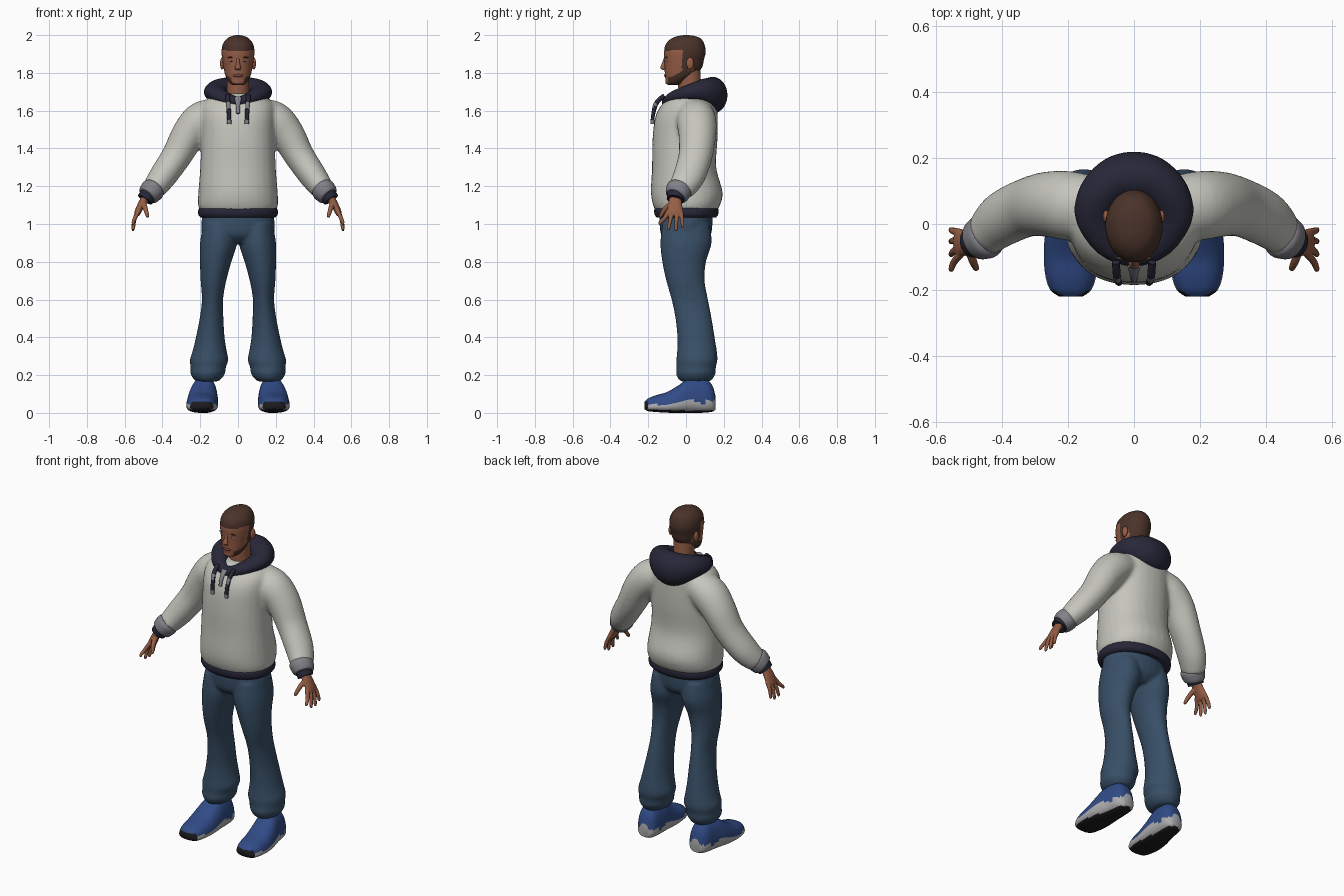
import bpy, bmesh, math
from mathutils import Vector

cube = bpy.data.objects.get("Cube")
if cube:
    bpy.data.objects.remove(cube)


def material(name, *rgb):
    m = bpy.data.materials.new(name)
    m.use_nodes = True
    m.diffuse_color = (*rgb, 1)
    m.node_tree.nodes["Principled BSDF"].inputs["Base Color"].default_value = (*rgb, 1)
    return m


FLEECE = material("pale grey fleece", .56, .56, .51)
NAVY = material("dark navy", .02, .02, .04)
DENIM = material("denim blue", .04, .078, .135)
BLUE = material("shoe blue", .03, .07, .24)
SOLE = material("sole grey", .42, .42, .43)
BLACK = material("black rubber", .012, .012, .015)
SKIN = material("brown skin", .3, .11, .06)
HAIR = material("dark brown hair", .07, .033, .023)
KNIT = material("knit grey", .22, .22, .25)
LIP = material("lip brown", .19, .06, .04)
X, Y, Z = Vector((1, 0, 0)), Vector((0, 1, 0)), Vector((0, 0, 1))


def spline(rows, steps, closed=False):
    """Smooth rows of numbers with a Catmull-Rom curve."""
    n, out = len(rows), []
    for i in range(n if closed else n - 1):
        pick = (lambda k: rows[k % n]) if closed else (lambda k: rows[min(max(k, 0), n - 1)])
        p = [pick(i + k) for k in (-1, 0, 1, 2)]
        for s in range(steps):
            t = s / steps
            out.append([.5 * (2 * b + (c - a) * t + (2 * a - 5 * b + 4 * c - d) * t * t
                              + (3 * b - a - 3 * c + d) * t ** 3) for a, b, c, d in zip(*p)])
    return out if closed else out + [list(rows[-1])]


def loft(bm, rows, axis=None, ref=Y, side=1, sides=28, steps=4, power=1, taper=0, closed=False):
    """Skin oval sections: each row is centre x, y, z and two radii."""
    rows = spline(rows, steps, closed)
    pts = [Vector((r[0] * side, r[1], r[2])) for r in rows]
    rings, n = [], len(rows)
    for i, r in enumerate(rows):
        if closed:
            t = pts[(i + 1) % n] - pts[i - 1]
        else:
            t = pts[min(i + 1, n - 1)] - pts[max(i - 1, 0)]
        t = axis or t.normalized()
        v = (ref - t * ref.dot(t)).normalized()
        u = v.cross(t)
        ring = []
        for k in range(sides):
            a = math.tau * k / sides
            c, s = (math.copysign(abs(f) ** power, f) for f in (math.cos(a), math.sin(a)))
            ring.append(bm.verts.new(pts[i] + u * (r[3] * c * (1 - taper * s)) + v * (r[4] * s)))
        rings.append(ring)
    for i in range(n if closed else n - 1):
        a, b = rings[i], rings[(i + 1) % n]
        for k in range(sides):
            j = (k + 1) % sides
            bm.faces.new((a[k], a[j], b[j], b[k]))
    if not closed:
        bm.faces.new(rings[0])
        bm.faces.new(rings[-1])


def ball(bm, centre, size, side=1):
    made = bmesh.ops.create_uvsphere(bm, u_segments=16, v_segments=10, radius=1)
    for v in made["verts"]:
        v.co = Vector((centre[0] * side + v.co.x * size[0],
                       centre[1] + v.co.y * size[1], centre[2] + v.co.z * size[2]))


def finish(name, bm, *mats, rule=None, voxel=0, smooth=5):
    """Turn a bmesh into a shaded object; voxel blends overlapping lofts."""
    bmesh.ops.recalc_face_normals(bm, faces=bm.faces)
    if rule:
        for f in bm.faces:
            f.material_index = rule(f.calc_center_median(), f.normal)
    me = bpy.data.meshes.new(name)
    bm.to_mesh(me)
    bm.free()
    ob = bpy.data.objects.new(name, me)
    bpy.context.collection.objects.link(ob)
    for m in mats:
        me.materials.append(m)
    bpy.ops.object.select_all(action="DESELECT")
    ob.select_set(True)
    bpy.context.view_layer.objects.active = ob
    if voxel:
        r = ob.modifiers.new("blend", "REMESH")
        r.mode, r.voxel_size, r.use_smooth_shade = "VOXEL", voxel, True
        s = ob.modifiers.new("relax", "SMOOTH")
        s.factor, s.iterations = .5, smooth
    else:
        bpy.ops.object.shade_smooth_by_angle(angle=math.radians(50))
    return ob


# Sweater: torso and both sleeves blended together
bm = bmesh.new()
loft(bm, [(0, 0, 1.06, .195, .155), (0, .003, 1.1, .212, .178), (0, .004, 1.17, .21, .19),
          (0, -.01, 1.3, .2, .17), (0, -.005, 1.45, .195, .172), (0, .003, 1.57, .195, .165),
          (0, .02, 1.64, .185, .142), (0, .03, 1.69, .12, .1)], axis=Z, power=.9)
for side in (1, -1):
    loft(bm, [(.1, .05, 1.59, .08, .09), (.19, .055, 1.55, .1, .105), (.26, .06, 1.475, .092, .1),
              (.325, .05, 1.36, .08, .09), (.4, .015, 1.25, .073, .085),
              (.45, -.03, 1.18, .06, .07)], side=side)
finish("sweater", bm, FLEECE, voxel=.011, smooth=8)

bm = bmesh.new()
loft(bm, [(0, .002, 1.035, .197, .158), (0, .002, 1.05, .21, .168), (0, .002, 1.075, .21, .17),
          (0, .002, 1.092, .2, .16)], axis=Z, power=.9, sides=40)
finish("sweater_hem", bm, NAVY)

# Hood: closed roll, thin at the throat and deep at the back
half = [(.075, -.06, 1.668, .045, .037), (.12, .02, 1.695, .058, .046),
        (.105, .085, 1.7, .066, .068), (.055, .13, 1.69, .075, .09)]
roll = [(0, -.095, 1.645, .035, .03)] + half + [(0, .14, 1.682, .08, .098)]
roll += [(-r[0], *r[1:]) for r in reversed(half)]
bm = bmesh.new()
loft(bm, roll, ref=Z, steps=6, closed=True)
ball(bm, (0, .1, 1.66), (.1, .08, .07))
finish("hood", bm, NAVY, voxel=.009)

# Zip at the throat and the drawstrings
bm = bmesh.new()
loft(bm, [(0, -.128, 1.67, .02, .008), (0, -.157, 1.63, .012, .008),
          (0, -.17, 1.585, .01, .008)], sides=12)
finish("throat_zip", bm, KNIT)
for side, word in ((1, "left"), (-1, "right")):
    bm = bmesh.new()
    loft(bm, [(.055, -.115, 1.68, .012, .012), (.052, -.158, 1.64, .012, .012),
              (.048, -.174, 1.58, .011, .01), (.046, -.178, 1.53, .011, .01)], side=side, sides=12)
    finish(word + "_drawstring", bm, NAVY, KNIT,
           rule=lambda c, n: int(c.z < 1.555 or abs(c.z - 1.63) < .01))

# Cuffs, hands and fingers
for side, word in ((1, "left"), (-1, "right")):
    bm = bmesh.new()
    loft(bm, [(.44, -.03, 1.195, .055, .063), (.45, -.036, 1.183, .064, .07),
              (.475, -.048, 1.153, .058, .062), (.482, -.052, 1.145, .045, .05)], side=side)
    finish(word + "_cuff", bm, KNIT)
    bm = bmesh.new()
    loft(bm, [(.475, -.05, 1.155, .046, .05), (.493, -.057, 1.128, .043, .046)], side=side)
    finish(word + "_cuff_lining", bm, NAVY)
    bm = bmesh.new()
    loft(bm, [(.48, -.055, 1.15, .024, .03), (.51, -.058, 1.105, .02, .037),
              (.532, -.058, 1.06, .017, .043), (.536, -.058, 1.045, .012, .038)], side=side)
    for y, dy, tip in ((-.092, -.045, .995), (-.07, -.022, .967), (-.047, -.006, .963), (-.026, .008, .98)):
        loft(bm, [(.526, y, 1.07, .012, .012), (.546, y + dy * .5, 1.03, .011, .011),
                  (.555, y + dy, tip + .012, .009, .009), (.554, y + dy, tip, .005, .005)],
             side=side, sides=12)
    loft(bm, [(.5, -.07, 1.11, .015, .017), (.49, -.11, 1.08, .013, .013),
              (.48, -.133, 1.045, .01, .01), (.479, -.137, 1.035, .006, .006)], side=side, sides=12)
    finish(word + "_hand", bm, SKIN, voxel=.004, smooth=2)

# Trousers: hips and two flared legs
bm = bmesh.new()
loft(bm, [(0, 0, 1.08, .18, .14), (0, 0, 1.0, .195, .14), (0, 0, .94, .18, .13),
          (0, 0, .9, .09, .09)], axis=Z)
for side in (1, -1):
    loft(bm, [(.1, 0, 1.0, .085, .125), (.103, 0, .9, .098, .136), (.118, -.01, .8, .083, .116),
              (.13, -.003, .7, .068, .102), (.135, .02, .6, .056, .097),
              (.14, .04, .5, .063, .096), (.147, .053, .4, .076, .099),
              (.15, .058, .33, .09, .105), (.153, .058, .28, .102, .109),
              (.158, .054, .24, .093, .104), (.16, .052, .21, .092, .105),
              (.162, .05, .178, .072, .09), (.164, .05, .165, .05, .07)],
         axis=Z, side=side)
finish("trousers", bm, DENIM, voxel=.01, smooth=4)


# Shoes: black tread and toe, grey wavy sole, blue upper
def shoe_paint(c, n):
    if c.z < .012 or n.z < -.8 or (n.y < -.55 and c.z < .06 and c.y < 0):
        return 2
    wave = .045 + .025 * math.exp(-((c.y - .02) / .05) ** 2) + (.02 if c.y > .1 else 0)
    return int(c.z < wave)


for side, word in ((1, "left"), (-1, "right")):
    bm = bmesh.new()
    loft(bm, [(.192, -.22, .04, .035, .02), (.192, -.2, .043, .06, .034), (.192, -.16, .049, .074, .044),
              (.191, -.1, .056, .08, .055), (.188, -.04, .073, .08, .073),
              (.183, .01, .09, .075, .09), (.178, .06, .095, .068, .095),
              (.175, .11, .09, .062, .088), (.173, .14, .075, .05, .068), (.172, .155, .055, .03, .04)],
         axis=Y, ref=Z, side=side, sides=44, steps=6, power=.75, taper=.18)
    finish(word + "_shoe", bm, BLUE, SOLE, BLACK, rule=shoe_paint)


# Head with hair and jaw beard painted by position
def head_paint(c, n):
    top = c.z > 1.92 + .1 * min(0, c.y + .07)
    back = (c.y > -.01 and c.z > 1.865) or (c.y > .04 and c.z > 1.8)
    sideburn = -.02 < c.y < .012 and c.z > 1.8
    beard = c.z < 1.75 + .5 * (c.y + .1) + .02 and c.y > -.095 and c.z < 1.815
    return int(top or back or sideburn or beard)


bm = bmesh.new()
loft(bm, [(0, -.06, 1.735, .025, .03), (0, -.058, 1.745, .042, .05), (0, -.045, 1.765, .057, .064),
          (0, -.029, 1.79, .068, .083), (0, -.014, 1.83, .077, .099), (0, -.01, 1.87, .083, .105),
          (0, -.006, 1.91, .087, .11), (0, -.005, 1.95, .081, .103), (0, 0, 1.98, .06, .08),
          (0, .002, 1.995, .032, .045), (0, .002, 2.0, .008, .01)], axis=Z, sides=64, steps=7)
finish("head", bm, SKIN, HAIR, rule=head_paint)

bm = bmesh.new()
loft(bm, [(0, .035, 1.6, .07, .07), (0, .022, 1.7, .058, .062), (0, .015, 1.82, .058, .06)], axis=Z)
for side in (1, -1):
    ball(bm, (.084, .022, 1.85), (.011, .02, .032), side)
finish("neck_and_ears", bm, SKIN)

# Face details
bm = bmesh.new()
loft(bm, [(0, -.108, 1.882, .007, .008), (0, -.117, 1.85, .01, .011),
          (0, -.122, 1.826, .017, .014), (0, -.114, 1.815, .012, .008)], axis=Z, sides=16)
finish("nose", bm, SKIN)
bm = bmesh.new()
ball(bm, (0, -.109, 1.786), (.026, .007, .008))
finish("lips", bm, LIP)
for name, mat, at, size in (("eyes", SOLE, (.034, -.1, 1.862), (.013, .006, .006)),
                            ("pupils", BLACK, (.034, -.1045, 1.862), (.005, .004, .005)),
                            ("eyebrows", HAIR, (.035, -.104, 1.882), (.02, .006, .004))):
    bm = bmesh.new()
    for side in (1, -1):
        ball(bm, at, size, side)
    finish(name, bm, mat)
